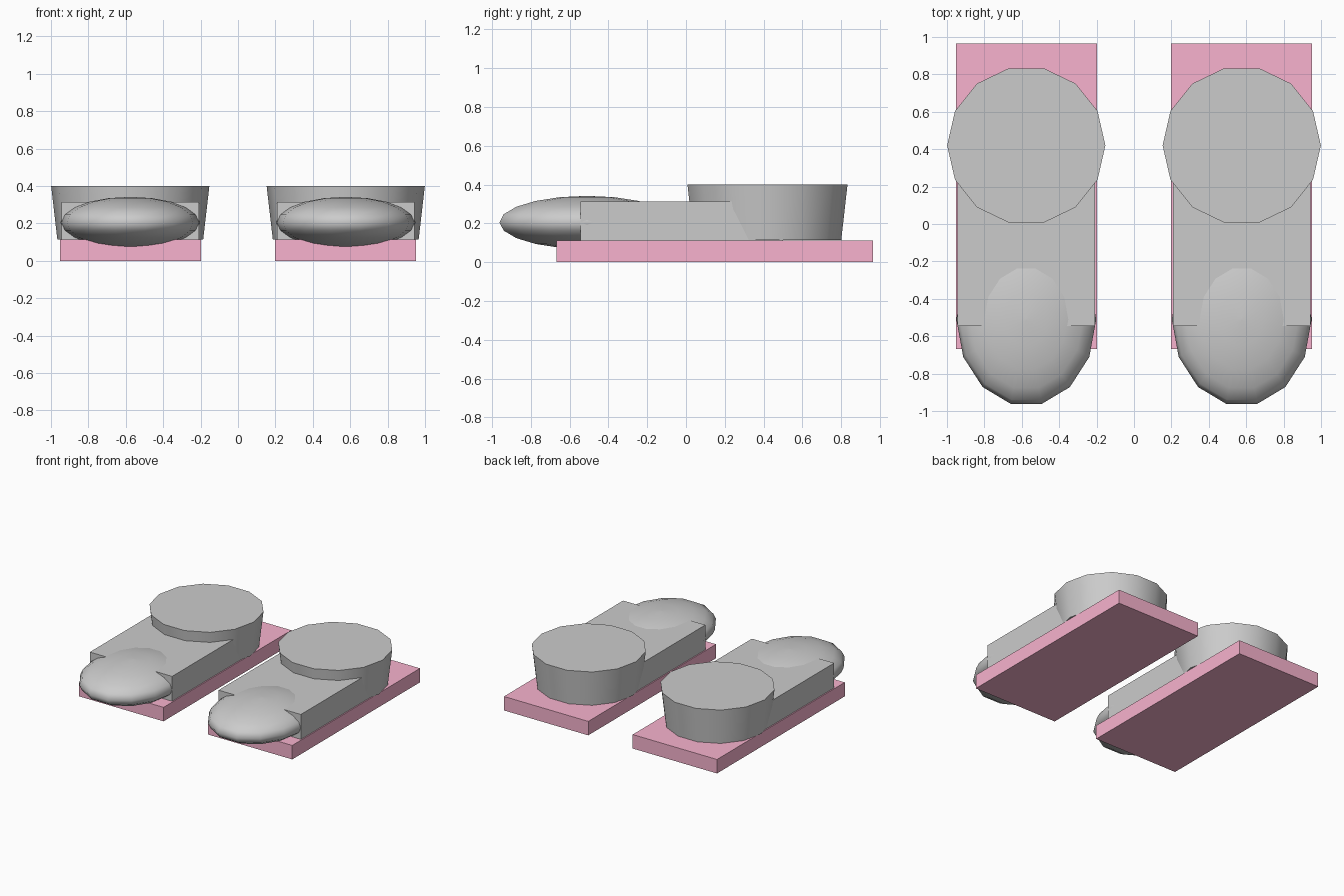
import bpy
from math import cos, sin, pi

if "Cube" in bpy.data.objects:
    bpy.data.objects.remove(bpy.data.objects["Cube"])

SIDES = 14


def material(name, rgb):
    m = bpy.data.materials.new(name)
    m.diffuse_color = (*rgb, 1)
    m.use_nodes = True
    m.node_tree.nodes["Principled BSDF"].inputs["Base Color"].default_value = m.diffuse_color
    return m


def add_mesh(name, verts, faces, mat=None):
    me = bpy.data.meshes.new(name)
    me.from_pydata(verts, [], faces)
    me.update()
    ob = bpy.data.objects.new(name, me)
    bpy.context.collection.objects.link(ob)
    if mat:
        me.materials.append(mat)
    return ob


def box(name, x0, x1, y0, y1, z0, z1, mat=None):
    v = [(x, y, z) for z in (z0, z1) for x, y in ((x0, y0), (x1, y0), (x1, y1), (x0, y1))]
    f = [(3, 2, 1, 0), (4, 5, 6, 7)] + [(i, (i + 1) % 4, (i + 1) % 4 + 4, i + 4) for i in range(4)]
    return add_mesh(name, v, f, mat)


def lathe(name, profile, centre, scale_xy):
    """Capped rings of (radius, z), bottom to top."""
    n = SIDES
    v = [(centre[0] + scale_xy[0] * r * cos(2 * pi * k / n),
          centre[1] + scale_xy[1] * r * sin(2 * pi * k / n), z)
         for r, z in profile for k in range(n)]
    f = [(j * n + k, j * n + (k + 1) % n, (j + 1) * n + (k + 1) % n, (j + 1) * n + k)
         for j in range(len(profile) - 1) for k in range(n)]
    last = (len(profile) - 1) * n
    f += [tuple(reversed(range(n))), tuple(range(last, last + n))]
    return add_mesh(name, v, f)


def shade(ob, degrees):
    bpy.ops.object.select_all(action='DESELECT')
    ob.select_set(True)
    bpy.context.view_layer.objects.active = ob
    bpy.ops.object.shade_smooth_by_angle(angle=degrees * pi / 180)


pink = material("sole_pink", (0.94, 0.45, 0.62))
rose = material("bow_rose", (0.87, 0.15, 0.33))

for side, s in (("left", -1), ("right", 1)):
    cx = 0.576 * s
    # flat sole
    box(side + "_sole", cx - 0.377, cx + 0.377, -0.668, 0.965, 0, 0.113, pink)
    # foot body
    box(side + "_upper", cx - 0.368, cx + 0.368, -0.545, 0.5, 0.105, 0.314)
    # rounded toe cap
    rings = 10
    toe = [(max(sin(pi * i / rings), 0.002), 0.205 - 0.137 * cos(pi * i / rings)) for i in range(rings + 1)]
    shade(lathe(side + "_toe", toe, (cx, -0.51), (0.374, 0.463)), 60)
    # flared ankle cuff
    shade(lathe(side + "_cuff", [(0.39, 0.115), (0.423, 0.4)], (cx, 0.42), (1, 1)), 40)
    # trim inset flush with the top of the upper
    box(side + "_trim", cx - 0.28, cx + 0.28, -0.42, -0.24, 0.26, 0.3138, rose)
